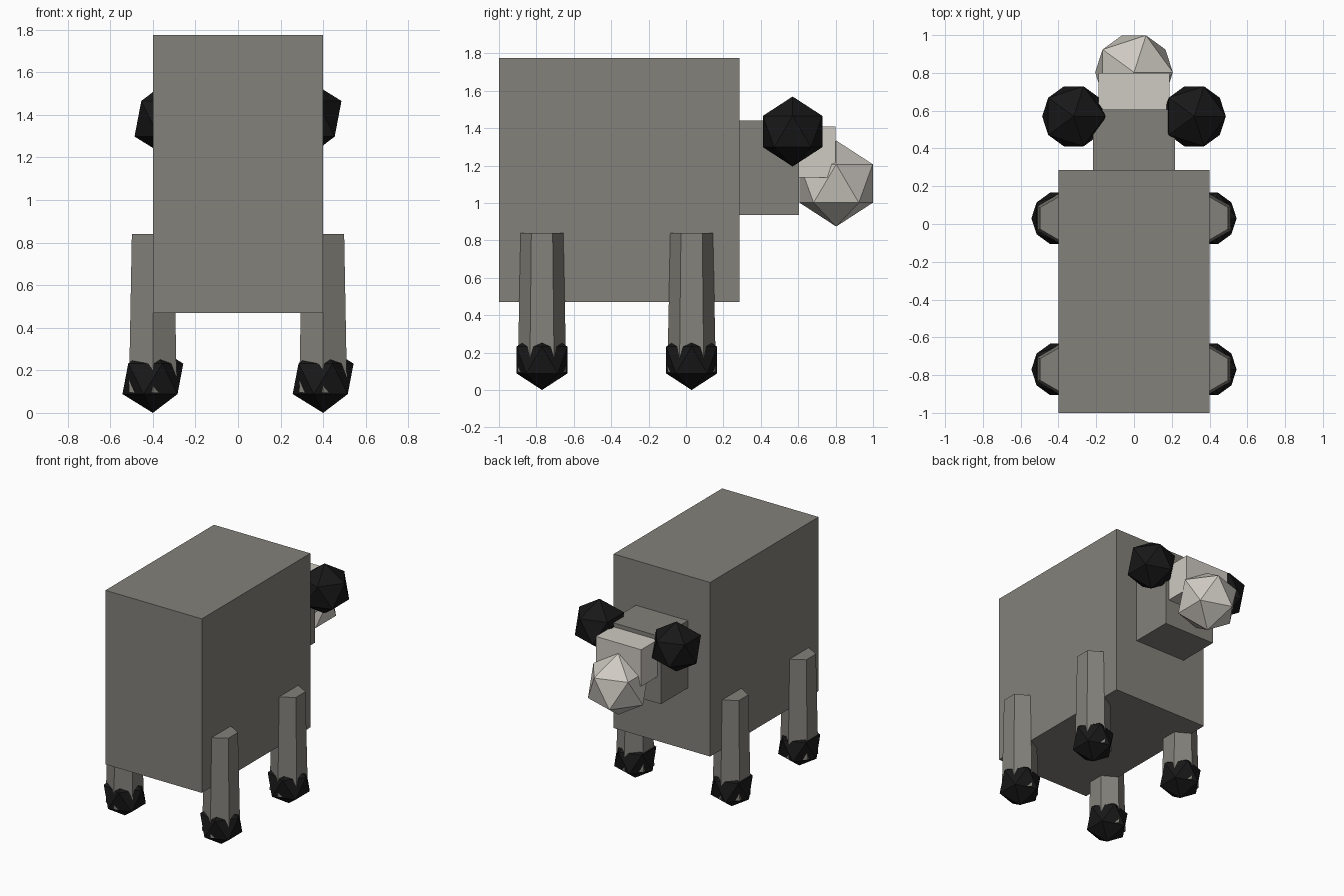
import bpy
from mathutils import Vector

default = bpy.data.objects.get("Cube")
if default:
    bpy.data.objects.remove(default, do_unlink=True)


def material(name, colour):
    m = bpy.data.materials.new(name)
    m.use_nodes = True
    m.diffuse_color = (*colour, 1)
    bsdf = m.node_tree.nodes["Principled BSDF"]
    bsdf.inputs["Base Color"].default_value = (*colour, 1)
    bsdf.inputs["Roughness"].default_value = 0.9
    return m


GREY = material("warm grey wool", (0.23, 0.22, 0.195))
PALE = material("pale face", (0.62, 0.59, 0.54))
BLACK = material("black", (0.009, 0.009, 0.009))


def finish(name, mat):
    obj = bpy.context.object
    obj.name = obj.data.name = name
    obj.data.materials.append(mat)


def box(name, low, high, mat):
    low, high = Vector(low), Vector(high)
    bpy.ops.mesh.primitive_cube_add(size=1, location=(low + high) / 2)
    bpy.context.object.scale = high - low
    bpy.ops.object.transform_apply(location=False, rotation=False, scale=True)
    finish(name, mat)


def ball(name, centre, radius, mat):
    bpy.ops.mesh.primitive_ico_sphere_add(subdivisions=1, radius=radius, location=centre)
    finish(name, mat)


# Body, head and face
box("body", (-0.4, -1, 0.47), (0.4, 0.286, 1.775), GREY)
box("head", (-0.216, 0.26, 0.935), (0.216, 0.605, 1.44), GREY)
box("face", (-0.188, 0.58, 1.135), (0.188, 0.8, 1.41), PALE)
ball("muzzle", (0, 0.803, 1.104), 0.23, PALE)

# Ears, legs and hooves on both sides
for side, x in (("left", 1), ("right", -1)):
    ball(side + "_ear", (0.319 * x, 0.57, 1.382), 0.187, BLACK)
    for end, y in (("back", 0.03), ("front", -0.77)):
        top, bottom = 0.84, 0.095
        bpy.ops.mesh.primitive_cone_add(
            vertices=6, radius1=0.13, radius2=0.114, depth=top - bottom,
            location=(0.4 * x, y, (top + bottom) / 2))
        finish(f"{end}_{side}_leg", GREY)
        ball(f"{end}_{side}_hoof", (0.4 * x, y, 0.16), 0.16, BLACK)
